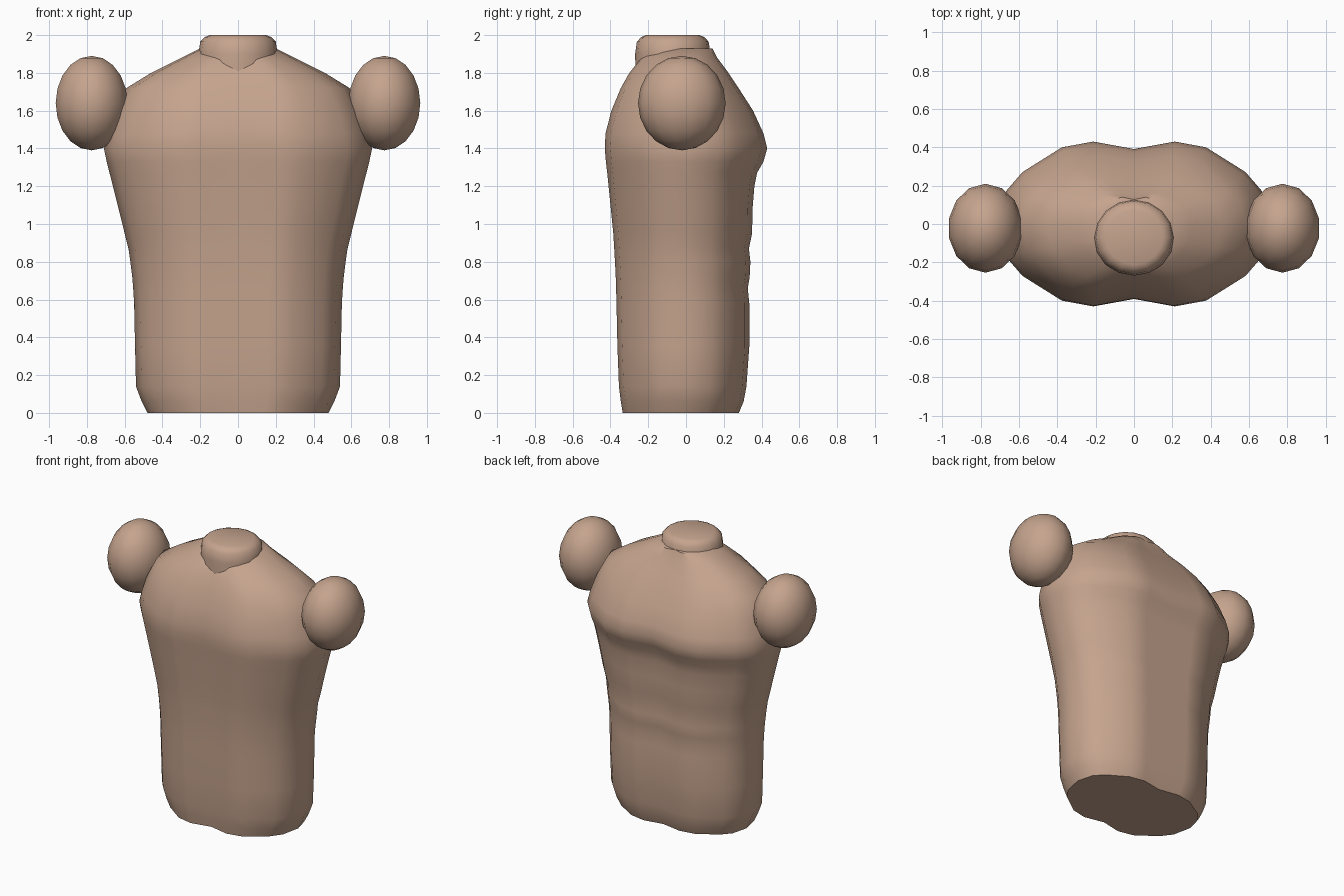
import bpy, bmesh, math
from mathutils import Matrix

if "Cube" in bpy.data.objects:
    bpy.data.objects.remove(bpy.data.objects["Cube"])

skin = bpy.data.materials.new("skin")
skin.diffuse_color = (0.56, 0.37, 0.27, 1)
skin.use_nodes = True
skin.node_tree.nodes["Principled BSDF"].inputs["Base Color"].default_value = skin.diffuse_color

def finish(bm, name, angle):
    bmesh.ops.recalc_face_normals(bm, faces=bm.faces[:])
    me = bpy.data.meshes.new(name)
    bm.to_mesh(me)
    bm.free()
    ob = bpy.data.objects.new(name, me)
    bpy.context.collection.objects.link(ob)
    me.materials.append(skin)
    bpy.ops.object.select_all(action='DESELECT')
    bpy.context.view_layer.objects.active = ob
    ob.select_set(True)
    bpy.ops.object.shade_smooth_by_angle(angle=math.radians(angle))
    return ob

# Torso: stacked rings (height, half width, back y, chest y)
levels = [
    (0, .48, -.335, .28), (.06, .51, -.345, .305), (.14, .54, -.355, .32),
    (.35, .545, -.363, .335), (.58, .55, -.368, .335), (.66, .555, -.37, .327),
    (.72, .56, -.372, .337), (.80, .57, -.376, .341), (.87, .58, -.38, .333),
    (.95, .60, -.385, .35), (1.08, .632, -.398, .352), (1.20, .662, -.41, .362),
    (1.27, .68, -.417, .376), (1.33, .695, -.424, .41), (1.40, .71, -.43, .43),
    (1.48, .69, -.426, .41), (1.60, .65, -.395, .355), (1.72, .59, -.345, .278),
    (1.80, .46, -.30, .225), (1.88, .30, -.235, .165), (1.93, .20, -.165, .14),
]
# Quarter outline: centre groove, fullest point, then round to the side
outline = [(0, .91), (.3, 1), (.53, .93), (.82, .63), (.94, .4), (1, 0)]

bm = bmesh.new()
rings = []
for z, w, back, chest in levels:
    right = [(x, y * chest) for x, y in outline]
    right += [(x, -y * back * -1) for x, y in outline[-2::-1]]
    left = [(-x, y) for x, y in right[-2:0:-1]]
    rings.append([bm.verts.new((x * w, y, z)) for x, y in right + left])
for a, b in zip(rings, rings[1:]):
    for i in range(len(a)):
        j = (i + 1) % len(a)
        bm.faces.new((a[i], a[j], b[j], b[i]))
bm.faces.new(rings[0])
bm.faces.new(rings[-1])
finish(bm, "torso", 50)

# Neck stump with a bevelled top
bm = bmesh.new()
neck = [(1.72, .205), (1.90, .21), (1.965, .20), (1.99, .175), (2.0, .15)]
prev = None
for z, r in neck:
    ring = [bm.verts.new((r * math.sin(k * math.pi / 8), -.07 + r * .95 * math.cos(k * math.pi / 8), z))
            for k in range(16)]
    if prev:
        for i in range(16):
            j = (i + 1) % 16
            bm.faces.new((prev[i], prev[j], ring[j], ring[i]))
    else:
        bm.faces.new(ring)
    prev = ring
bm.faces.new(prev)
finish(bm, "neck", 50)

# Shoulder balls
for side, name in ((1, "shoulder_right"), (-1, "shoulder_left")):
    bm = bmesh.new()
    bmesh.ops.create_uvsphere(bm, u_segments=14, v_segments=10, radius=1)
    m = Matrix.Translation((.775 * side, -.022, 1.64)) @ Matrix.Diagonal((.195, .232, .25, 1))
    bmesh.ops.transform(bm, matrix=m, verts=bm.verts[:])
    finish(bm, name, 60)
